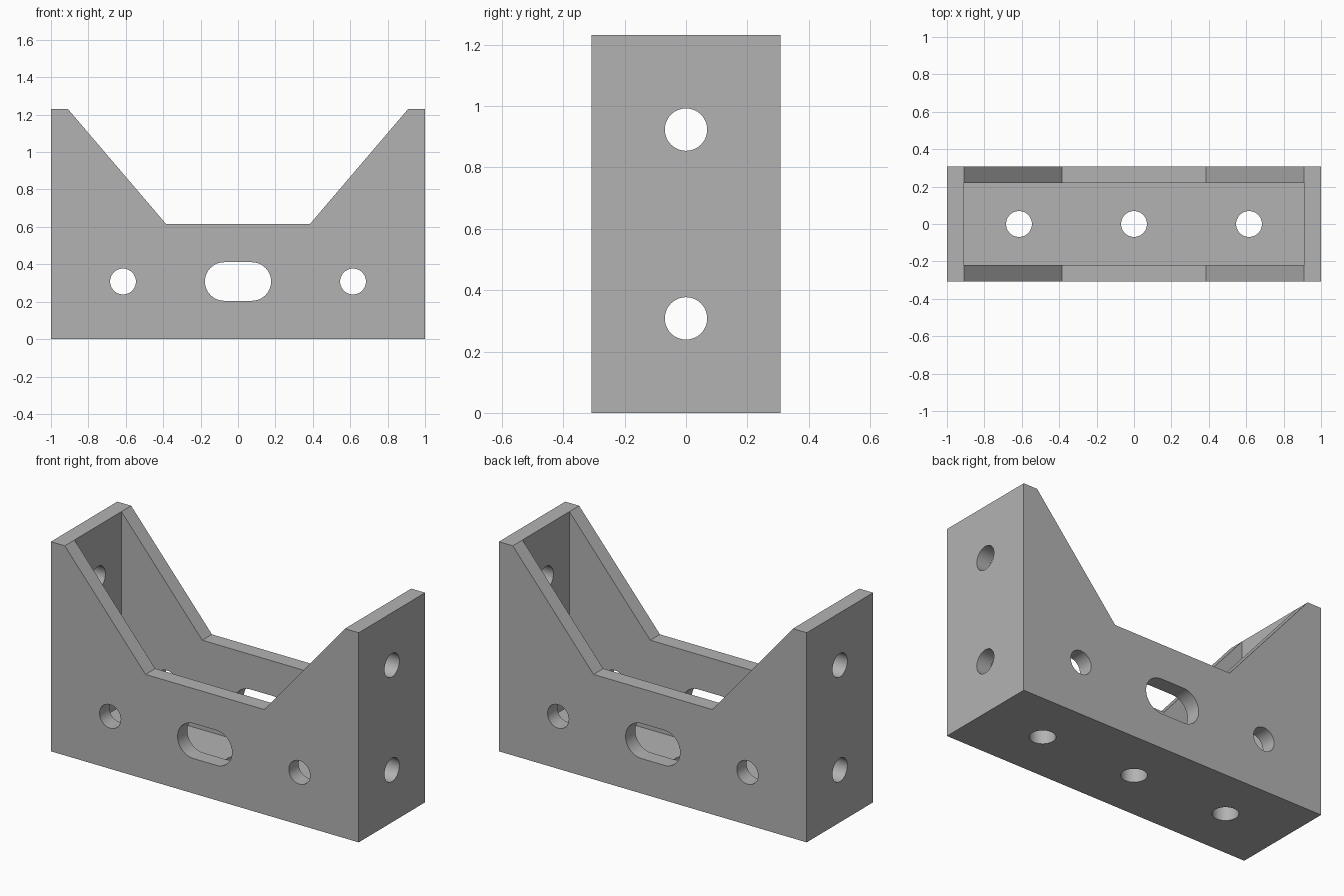
import bpy, bmesh, math
from mathutils import Matrix, Vector

if "Cube" in bpy.data.objects:
    bpy.data.objects.remove(bpy.data.objects["Cube"], do_unlink=True)

WIDTH, DEPTH, HEIGHT, WALL = 2.0, 0.616, 1.231, 0.09
SADDLE, HOLE_R, SLOT_R = 0.616, 0.069, 0.103
HOLE_X, HOLE_Z, UPPER_Z = 0.615, 0.308, 0.923

grey = bpy.data.materials.new("plain grey")
grey.use_nodes = True
grey.diffuse_color = (0.45, 0.45, 0.45, 1)
grey.node_tree.nodes["Principled BSDF"].inputs["Base Color"].default_value = grey.diffuse_color


def prism(name, outline, length, rotation=Matrix(), centre=(0, 0, 0)):
    """Extrude a 2D outline along local z, centred, then place it."""
    bm = bmesh.new()
    face = bm.faces.new([bm.verts.new((x, y, -length / 2)) for x, y in outline])
    top = bmesh.ops.extrude_face_region(bm, geom=[face])["geom"]
    bmesh.ops.translate(bm, vec=(0, 0, length),
                        verts=[v for v in top if isinstance(v, bmesh.types.BMVert)])
    bmesh.ops.recalc_face_normals(bm, faces=bm.faces)
    bm.transform(Matrix.Translation(Vector(centre)) @ rotation)
    mesh = bpy.data.meshes.new(name)
    bm.to_mesh(mesh)
    bm.free()
    mesh.materials.append(grey)
    obj = bpy.data.objects.new(name, mesh)
    bpy.context.collection.objects.link(obj)
    return obj


def rounded(radius, half_run=0.0, steps=24):
    """Circle outline, or a slot when half_run is set."""
    points = []
    for side in (1, -1):
        for i in range(steps + (half_run > 0)):
            a = math.pi * (i / steps - 0.5) + (0 if side > 0 else math.pi)
            points.append((side * half_run + radius * math.cos(a), radius * math.sin(a)))
    return points


ALONG_Y = Matrix.Rotation(math.pi / 2, 4, "X")
ALONG_X = Matrix.Rotation(math.pi / 2, 4, "Y")

# Bracket body: side profile with sloped shoulders
half = [(0.385, SADDLE), (WIDTH / 2 - WALL, HEIGHT), (WIDTH / 2, HEIGHT), (WIDTH / 2, 0)]
outline = half + [(-x, z) for x, z in reversed(half)]
bracket = prism("bracket", outline, DEPTH, ALONG_Y)

# Inner cavity, open at the top
ix, iy = WIDTH / 2 - WALL, DEPTH / 2 - WALL
cutters = [prism("cavity_cutter", [(-ix, -iy), (ix, -iy), (ix, iy), (-ix, iy)],
                 HEIGHT, centre=(0, 0, WALL + HEIGHT / 2))]

# Bolt holes and central slot
circle = rounded(HOLE_R)
for x in (-HOLE_X, HOLE_X):
    cutters.append(prism("wall_hole_cutter", circle, 1, ALONG_Y, (x, 0, HOLE_Z)))
for x in (-HOLE_X, 0, HOLE_X):
    cutters.append(prism("floor_hole_cutter", circle, 0.15, centre=(x, 0, WALL / 2)))
for z in (HOLE_Z, UPPER_Z):
    cutters.append(prism("end_hole_cutter", circle, 3, ALONG_X, (0, 0, z)))
cutters.append(prism("slot_cutter", rounded(SLOT_R, 0.074), 1, ALONG_Y, (0, 0, HOLE_Z)))

for cutter in cutters:
    cutter.hide_render = True
    mod = bracket.modifiers.new(cutter.name, "BOOLEAN")
    mod.operation, mod.solver, mod.object = "DIFFERENCE", "EXACT", cutter

# Bake the cuts, drop the cutters, and smooth the hole walls
bpy.ops.object.select_all(action="DESELECT")
bpy.context.view_layer.objects.active = bracket
bracket.select_set(True)
bpy.ops.object.convert(target="MESH")
for cutter in cutters:
    bpy.data.objects.remove(cutter, do_unlink=True)
bpy.ops.object.shade_smooth_by_angle(angle=math.radians(30))
